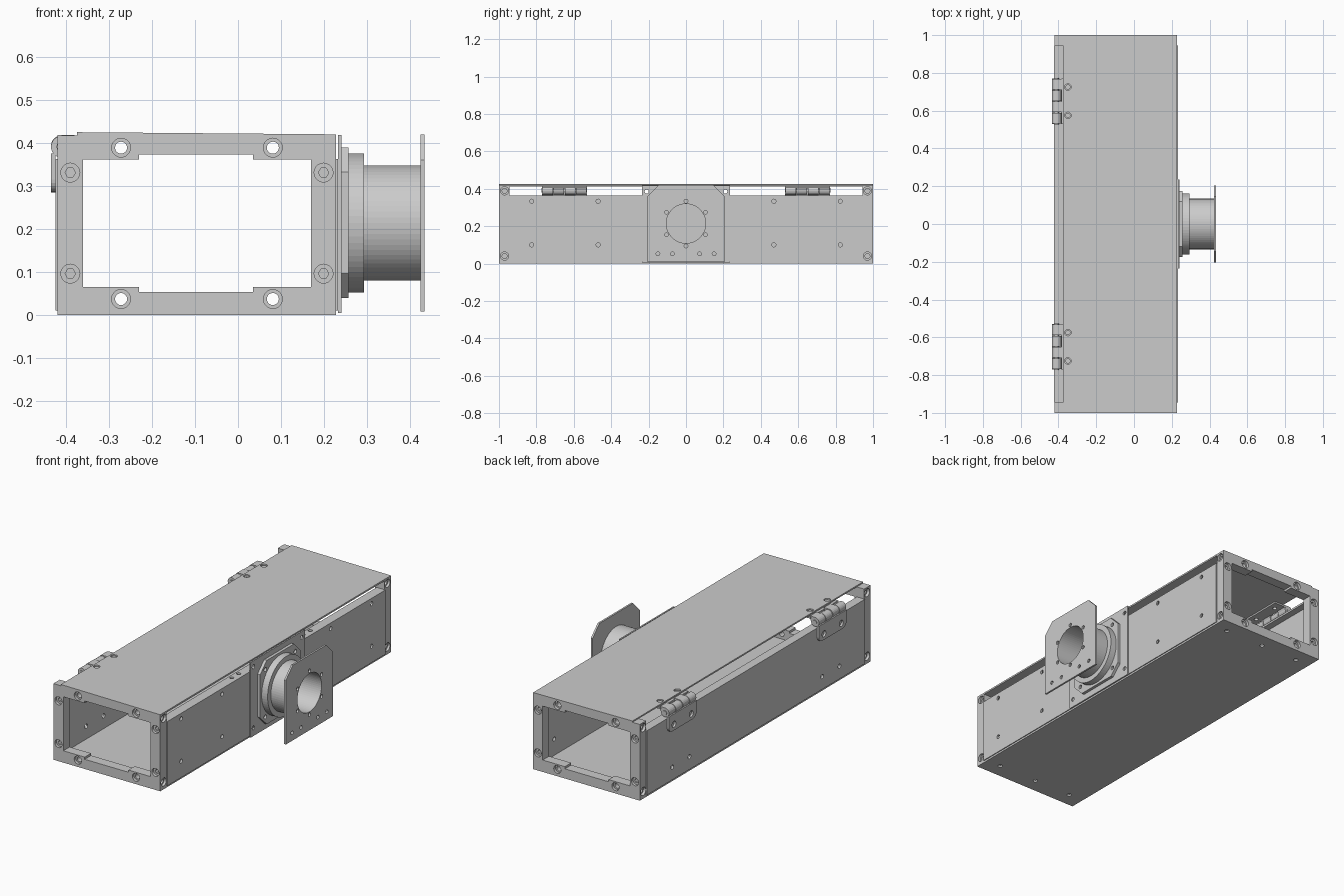
import bpy, bmesh, math
from mathutils import Vector

if "Cube" in bpy.data.objects:
    bpy.data.objects.remove(bpy.data.objects["Cube"])


def place(axis, u, v, w):
    return Vector({'x': (w, u, v), 'y': (u, w, v), 'z': (u, v, w)}[axis])


def add_prism(bm, axis, pts, a, b):
    lo = [bm.verts.new(place(axis, u, v, a)) for u, v in pts]
    hi = [bm.verts.new(place(axis, u, v, b)) for u, v in pts]
    bm.faces.new(lo)
    bm.faces.new(hi[::-1])
    n = len(pts)
    for i in range(n):
        j = (i + 1) % n
        bm.faces.new((lo[i], lo[j], hi[j], hi[i]))


def prisms(name, axis, shapes, a, b):
    bm = bmesh.new()
    for pts in shapes:
        add_prism(bm, axis, pts, a, b)
    bmesh.ops.recalc_face_normals(bm, faces=bm.faces)
    mesh = bpy.data.meshes.new(name)
    bm.to_mesh(mesh)
    bm.free()
    ob = bpy.data.objects.new(name, mesh)
    bpy.context.collection.objects.link(ob)
    return ob


def rect(u0, u1, v0, v1):
    return [(u0, v0), (u1, v0), (u1, v1), (u0, v1)]


def circle(u, v, r, n=24):
    return [(u + r * math.cos(2 * math.pi * i / n), v + r * math.sin(2 * math.pi * i / n)) for i in range(n)]


def cut(ob, axis, shapes, a, b):
    cutter = prisms('cutter', axis, shapes, a, b)
    cutter.hide_render = True
    mod = ob.modifiers.new('cut', 'BOOLEAN')
    mod.operation, mod.solver, mod.object = 'DIFFERENCE', 'EXACT', cutter
    bpy.context.view_layer.objects.active = ob
    bpy.ops.object.modifier_apply(modifier=mod.name)
    bpy.data.objects.remove(cutter, do_unlink=True)


def drill(ob, axis, spots, r, a, b, n=20):
    cut(ob, axis, [circle(u, v, r, n) for u, v in spots], a, b)


CZ = 0.214  # height of the tube axis

# End frames with a stepped window and counterbored screw holes
outline = [(-0.42, 0.01), (0.228, 0.01), (0.228, 0.412), (-0.42, 0.418)]
window = [(-0.36, 0.065), (-0.23, 0.065), (-0.23, 0.053), (0.035, 0.053), (0.035, 0.065), (0.17, 0.065),
          (0.17, 0.361), (0.035, 0.361), (0.035, 0.373), (-0.23, 0.373), (-0.23, 0.361), (-0.36, 0.361)]
through = [(x, z) for x in (-0.272, 0.081) for z in (0.037, 0.389)]
blind = [(x, z) for x in (-0.39, 0.199) for z in (0.096, 0.331)]
for name, s in (('front_end_frame', -1), ('back_end_frame', 1)):
    frame = prisms(name, 'y', [outline], s * 0.945, s)
    cut(frame, 'y', [window], s * 0.9, s * 1.1)
    drill(frame, 'y', through, 0.014, s * 0.9, s * 1.1)
    drill(frame, 'y', through + blind, 0.022, s * 0.985, s * 1.1)
    drill(frame, 'y', blind, 0.012, s * 0.955, s * 0.99, 6)
    side = [(s * 0.97, 0.04), (s * 0.97, 0.389)]
    for x0, x1, x2 in ((0.25, 0.215, 0.19), (-0.45, -0.405, -0.38)):
        drill(frame, 'x', side, 0.022, x1, x0)
        drill(frame, 'x', side, 0.013, x2, x0)

# Bottom plate
bottom = prisms('bottom_plate', 'z', [rect(-0.42, 0.228, -1, 1)], 0, 0.01)
drill(bottom, 'z', [(x, y) for x in (-0.33, -0.1, 0.14) for y in (-0.92, 0.92)], 0.012, -0.1, 0.1)

# Lid, tilted very slightly
lid = prisms('lid', 'y', [[(-0.375, 0.417), (0.228, 0.411), (0.228, 0.42), (-0.375, 0.425)]], -1, 1)
hinge_y = [0.65, -0.65]
lid_holes = [(-0.35, y + d) for y in hinge_y for d in (-0.075, 0.075)]
drill(lid, 'z', lid_holes, 0.017, 0.3, 0.5)

# Right side panel with an inward top flange
right = prisms('right_panel', 'y', [[(0.222, 0.01), (0.233, 0.01), (0.233, 0.363), (0.18, 0.363),
                                     (0.18, 0.352), (0.222, 0.352)]], -0.945, 0.945)
drill(right, 'x', [(y, z) for y in (-0.825, -0.47, 0.47, 0.825) for z in (0.1, 0.333)], 0.011, 0.21, 0.3)
drill(right, 'x', [(0, CZ)], 0.105, 0.1, 0.3, 64)
drill(right, 'z', [(0.2, y) for y in (-0.34, -0.28, 0.28, 0.34)], 0.011, 0.3, 0.4)

# Left side panel, carrying the hinges
left = prisms('left_panel', 'y', [[(-0.413, 0.01), (-0.424, 0.01), (-0.424, 0.363), (-0.375, 0.363),
                                   (-0.375, 0.352), (-0.413, 0.352)]], -0.945, 0.945)
drill(left, 'x', [(y + d, 0.08) for y in hinge_y for d in (-0.075, 0.075)], 0.012, -0.5, -0.4)

# Hinges: wall leaf, lid leaf, knuckles and pin
for i, y in enumerate(hinge_y):
    tag = ('back', 'front')[i]
    r = 0.03
    corner = [(y - 0.12 + r - r * math.sin(t), 0.285 + r - r * math.cos(t))
              for t in [k * math.pi / 12 for k in range(7)]]
    leaf = prisms(tag + '_hinge_wall_leaf', 'x',
                  [corner + [(y - 0.12, 0.375), (y + 0.12, 0.375)] + [(2 * y - u, v) for u, v in corner[::-1]]],
                  -0.435, -0.424)
    drill(leaf, 'x', [(y + d, 0.318) for d in (-0.075, 0.075)], 0.017, -0.5, -0.4)
    plate = prisms(tag + '_hinge_lid_leaf', 'z', [rect(-0.385, -0.315, y - 0.12, y + 0.12)], 0.404, 0.413)
    drill(plate, 'z', [(-0.35, y + d) for d in (-0.075, 0.075)], 0.011, 0.3, 0.5)
    arc = [(-0.41 + 0.025 * math.cos(t), 0.393 + 0.025 * math.sin(t))
           for t in [math.pi / 2 + k * math.pi / 10 for k in range(16)]]
    for k in range(4):
        y0 = y - 0.12 + 0.06 * k
        shape = arc + [(-0.38, 0.404), (-0.38, 0.418)] if k % 2 else circle(-0.41, 0.391, 0.025)
        prisms(f'{tag}_hinge_knuckle_{k + 1}', 'y', [shape], y0 + 0.002, y0 + 0.058)
    prisms(tag + '_hinge_pin', 'y', [circle(-0.41, 0.391, 0.012)], y - 0.122, y + 0.122)

# Mounting plate on the right side
mount = prisms('mount_plate', 'x', [rect(-0.235, 0.235, 0.005, 0.418)], 0.233, 0.241)
drill(mount, 'x', [(y, z) for y in (-0.21, 0.21) for z in (0.05, 0.385)], 0.011, 0.2, 0.3)
drill(mount, 'x', [(0, CZ)], 0.105, 0.2, 0.3, 64)

# Chamfered housing plate
octagon = [(-0.175, 0.096), (-0.118, 0.039), (0.118, 0.039), (0.175, 0.096),
           (0.175, 0.332), (0.118, 0.389), (-0.118, 0.389), (-0.175, 0.332)]
housing = prisms('housing_plate', 'x', [octagon], 0.241, 0.257)
drill(housing, 'x', [(0, CZ)], 0.105, 0.2, 0.3, 64)
drill(housing, 'x', [(y, CZ + z) for y in (-0.13, 0.13) for z in (-0.13, 0.13)], 0.011, 0.245, 0.3)

# Collar ring and hollow tube
for name, r, a, b in (('collar_ring', 0.162, 0.257, 0.293), ('tube', 0.134, 0.293, 0.424)):
    ring = prisms(name, 'x', [circle(0, CZ, r, 64)], a, b)
    drill(ring, 'x', [(0, CZ)], 0.105, 0.2, 0.5, 64)

# Outer flange with a bolt circle and a bottom row of holes
flange = prisms('outer_flange', 'x', [[(-0.205, 0.008), (0.205, 0.008), (0.205, 0.36), (0.145, 0.42),
                                       (-0.145, 0.42), (-0.205, 0.36)]], 0.424, 0.434)
drill(flange, 'x', [(0, CZ)], 0.105, 0.4, 0.5, 64)
bolts = [(0.12 * math.sin(k * math.pi / 3), CZ + 0.12 * math.cos(k * math.pi / 3)) for k in range(6)]
row = [(-0.15, 0.052), (-0.073, 0.052), (0.073, 0.052), (0.15, 0.052)]
drill(flange, 'x', bolts + row, 0.01, 0.4, 0.5)
